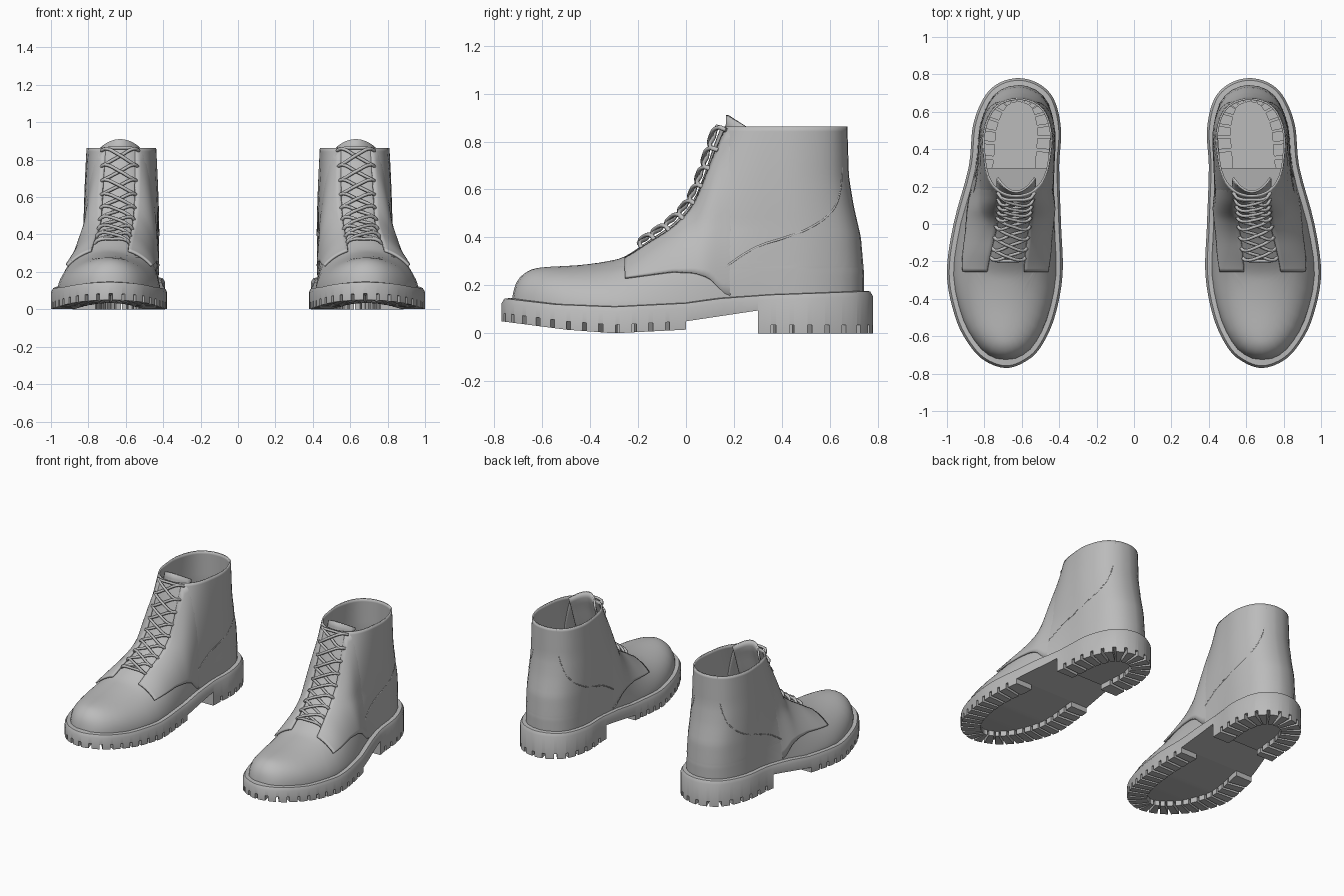
import bpy, bmesh, math
from mathutils import Vector

if "Cube" in bpy.data.objects:
    bpy.data.objects.remove(bpy.data.objects["Cube"])

GREY = (0.5, 0.5, 0.5, 1)
mat = bpy.data.materials.new("grey_leather")
mat.use_nodes = True
mat.diffuse_color = GREY
mat.node_tree.nodes["Principled BSDF"].inputs["Base Color"].default_value = GREY
SIDES = (("left", 1), ("right", -1))


def clamp(v):
    return max(0.0, min(1.0, v))


def interp(table, x):
    for (a, b), (c, d) in zip(table, table[1:]):
        if x <= c:
            return b + (d - b) * clamp((x - a) / (c - a))
    return table[-1][1]


def spline(pts, n, closed=False):
    """Catmull-Rom through 2D points, n samples per span."""
    out, m = [], len(pts)
    get = lambda i: Vector(pts[i % m] if closed else pts[max(0, min(m - 1, i))])
    for i in range(m if closed else m - 1):
        a, b, c, d = (get(i + k) for k in (-1, 0, 1, 2))
        for j in range(n):
            t = j / n
            out.append(0.5 * (2 * b + (c - a) * t + (2 * a - 5 * b + 4 * c - d) * t * t
                              + (3 * b - a - 3 * c + d) * t ** 3))
    if not closed:
        out.append(get(m - 1))
    return out


def make(name, faces, thickness=0, angle=35):
    """Build a mesh from corner lists, once for each foot."""
    for label, sx in SIDES:
        bm = bmesh.new()
        for f in faces:
            vs = [bm.verts.new((p[0] * sx, p[1], p[2])) for p in f]
            bm.faces.new(vs if sx > 0 else vs[::-1])
        bmesh.ops.remove_doubles(bm, verts=bm.verts, dist=0.0004)
        for f in bm.faces:
            f.smooth = True
        me = bpy.data.meshes.new(label + "_" + name)
        bm.to_mesh(me)
        bm.free()
        me.set_sharp_from_angle(angle=math.radians(angle))
        me.materials.append(mat)
        ob = bpy.data.objects.new(me.name, me)
        bpy.context.collection.objects.link(ob)
        if thickness:
            mod = ob.modifiers.new("thickness", 'SOLIDIFY')
            mod.thickness, mod.offset = thickness, 0


def tubes(name, paths, radius):
    for label, sx in SIDES:
        cu = bpy.data.curves.new(label + "_" + name, 'CURVE')
        cu.dimensions, cu.bevel_depth, cu.bevel_resolution = '3D', radius, 1
        cu.use_fill_caps, cu.resolution_u = True, 4
        for path in paths:
            sp = cu.splines.new('BEZIER')
            sp.bezier_points.add(len(path) - 1)
            for bp, p in zip(sp.bezier_points, path):
                bp.co = (p[0] * sx, p[1], p[2])
                bp.handle_left_type = bp.handle_right_type = 'AUTO'
        cu.materials.append(mat)
        bpy.context.collection.objects.link(bpy.data.objects.new(cu.name, cu))


def grid(rows):
    return [[a[i], a[i + 1], b[i + 1], b[i]] for a, b in zip(rows, rows[1:])
            for i in range(len(a) - 1)]


# Sole outline, anticlockwise from the inner side of the arch
FORE, HEEL, DENSE = 10, 19, 12
outline = [(.39, 0), (.382, -.27), (.425, -.5), (.5, -.66), (.58, -.735), (.685, -.77),
           (.8, -.73), (.885, -.64), (.955, -.5), (1, -.27), (.965, 0),
           (.885, .3), (.86, .53), (.8, .68), (.72, .755), (.61, .78),
           (.5, .745), (.425, .66), (.39, .5), (.4, .3)]
loop = spline(outline, DENSE, True)


def inset(d):
    out = []
    for i, p in enumerate(loop):
        t = (loop[(i + 1) % len(loop)] - loop[i - 1]).normalized()
        out.append(p + Vector((-t.y, t.x)) * d)
    return out


def run(a, b, n, d):
    """n segments of equal arc length between two outline corners, inset by d."""
    idx = [i % len(loop) for i in range(a * DENSE, b * DENSE + 1)]
    dist = [0]
    for i, j in zip(idx, idx[1:]):
        dist.append(dist[-1] + (loop[j] - loop[i]).length)
    ring = inset(d)
    out = []
    for k in n:
        s = k * dist[-1]
        xs = [(dd, ring[i].x) for dd, i in zip(dist, idx)]
        ys = [(dd, ring[i].y) for dd, i in zip(dist, idx)]
        out.append(Vector((interp(xs, s), interp(ys, s))))
    for i in (0, -1):
        out[i].y = loop[idx[i]].y
    return out


welt_z = [(-.77, .145), (-.55, .12), (-.3, .11), (0, .125), (.15, .145), (.35, .16), (.77, .175)]
fore_z = [(-.77, .05), (-.5, .015), (-.3, 0), (0, .015)]
arch_z = [(0, .05), (.3, .095)]
LUG = 0.035
sole = []


def at(p, z):
    return (p.x, p.y, z)


def side_wall(p, q, zp, zq, ins_p, ins_q, lip_p, lip_q):
    tp, tq = interp(welt_z, p.y), interp(welt_z, q.y)
    cols = ([at(p, zp), at(p, tp - .02), at(lip_p, tp), at(ins_p, tp + .004)],
            [at(q, zq), at(q, tq - .02), at(lip_q, tq), at(ins_q, tq + .004)])
    for k in range(3):
        sole.append([cols[0][k], cols[1][k], cols[1][k + 1], cols[0][k + 1]])


# Treaded zones: wide lugs with narrow notches, around a recessed centre
for a, b, count, base in ((0, FORE, 26, lambda y: interp(fore_z, y)),
                          (FORE + 1, HEEL, 16, lambda y: 0.0)):
    steps = [(i + f) / count for i in range(count) for f in (0, .37, .74)] + [1]
    o, inn, lip, top = (run(a, b, steps, d) for d in (0, .125, .012, .06))
    n = len(steps) - 1
    last = None
    for i in range(n):
        h = LUG if i % 3 == 2 and i < n - 1 else 0
        z0, z1 = base(o[i].y), base(o[i + 1].y)
        y0, y1 = base(inn[i].y), base(inn[i + 1].y)
        sole.append([at(o[i], z0 + h), at(inn[i], y0 + h), at(inn[i + 1], y1 + h), at(o[i + 1], z1 + h)])
        side_wall(o[i], o[i + 1], z0 + h, z1 + h, top[i], top[i + 1], lip[i], lip[i + 1])
        if h == 0:
            sole.append([at(inn[i + 1], y1), at(inn[i], y0), at(inn[i], y0 + LUG), at(inn[i + 1], y1 + LUG)])
        if h != last:
            q = [at(o[i], z0), at(inn[i], y0), at(inn[i], y0 + LUG), at(o[i], z0 + LUG)]
            sole.append(q if h == 0 else q[::-1])
        last = h
    sole.append([at(inn[n], base(inn[n].y)), at(o[n], base(o[n].y)),
                 at(o[n], base(o[n].y) + LUG), at(inn[n], base(inn[n].y) + LUG)])
    for j in range(n // 2):
        sole.append([at(p, base(p.y) + LUG) for p in (inn[n - j], inn[n - j - 1], inn[j + 1], inn[j])])
    if a:
        # Front wall of the heel
        sole.append([at(o[n], LUG), at(o[0], LUG), at(o[0], .095), at(o[n], .095)])

# Arch
even = [i / 4 for i in range(5)]
ra, la = ([run(a, a + 1, even, d) for d in (0, .06, .012)] for a in (FORE, HEEL))
for o, top, lip in (ra, la):
    for i in range(4):
        side_wall(o[i], o[i + 1], interp(arch_z, o[i].y), interp(arch_z, o[i + 1].y),
                  top[i], top[i + 1], lip[i], lip[i + 1])
for j in range(4):
    sole.append([at(p, interp(arch_z, p.y)) for p in (la[0][3 - j], ra[0][j + 1], ra[0][j], la[0][4 - j])])
make("sole", sole)

# Upper: horizontal rings between a front profile and a back profile
BASE, COLLAR = 0.1, 0.862
front = [tuple(p) for p in spline([(-.725, .1), (-.718, .16), (-.7, .215), (-.66, .253), (-.6, .27),
         (-.45, .279), (-.33, .295), (-.25, .318), (-.15, .385), (-.05, .455), (.03, .545),
         (.08, .66), (.12, .78), (.152, COLLAR)], 3)] + [(.2, 1), (.3, 1.3), (.8, 2.5)]
front_inv = [(z, y) for y, z in front]
back = [(.1, .738), (.25, .738), (.4, .725), (.53, .695), (.65, .675), (.87, .668)]
centre = [(-.3, .69), (-.2, .675), (0, .645), (.15, .63), (.6, .62)]
foot = inset(.04)


def width(y):
    y = max(-.729, min(.7395, y))
    xs = [p.x + (q.x - p.x) * (y - p.y) / (q.y - p.y)
          for p, q in zip(foot, foot[1:] + foot[:1]) if (p.y <= y) != (q.y <= y)]
    return min(xs), max(xs)


def surf(y, z, side, off=0):
    yb = interp(back, z)
    lo, hi = width(y + (.7395 - yb) * clamp((y - .2) / (yb - .2)))
    w, c = (hi - lo) / 2, (hi + lo) / 2
    k = clamp((z - .12) / .33)
    w += (min(w, .2) - w) * k
    c += (interp(centre, y) - c) * k
    r = clamp((z - BASE) / max(interp(front, y) - BASE, .0001))
    x = c + side * w * math.sqrt(max(0, 1 - r ** 2.5))
    return (x + side * off, y - .4 * off, z + .6 * off)


N = 24
rings = []
for z in [p[1] for p in front if p[1] <= COLLAR + .0001]:
    yf, yb = interp(front_inv, z), interp(back, z)
    ys = [yf + (yb - yf) * (1 - math.cos(math.pi * j / N)) / 2 for j in range(N + 1)]
    ring = [surf(y, z, -1) for y in ys[:0:-1]] + [surf(y, z, 1) for y in ys[:-1]]
    rings.append(ring + ring[:1])
make("upper", grid(rings), .01, 50)

# Lace flaps lying over the toe part
flap_low = [(-.25, .225), (-.05, .25), (.04, .245), (.1, .225), (.16, .165), (.2, .15)]
flaps = []
for side in (-1, 1):
    rows = []
    for i in range(25):
        y = -.25 + .45 * i / 24
        lo = interp(flap_low, y)
        hi = min(BASE + (interp(front, y) - BASE) * .94, COLLAR - .004)
        off = .011 * clamp((.2 - y) / .12) - .003 * clamp((y - .1) / .1)
        rows.append([surf(y, lo + (hi - lo) * j / 14, side, off) for j in range(15)])
    flaps += grid(rows if side > 0 else rows[::-1])
make("lace_flap", flaps, .012, 50)

# Heel counter seam
seam = [(.11, .23), (.2, .3), (.3, .36), (.42, .4), (.52, .44), (.61, .51), (.64, .58), (.65, .68), (.652, .855)]
tubes("heel_seam", [[surf(y, z, s, .002) for y, z in seam] for s in (-1, 1)], .005)

# Tongue
rows = []
for j in range(9):
    row = []
    for i in range(13):
        u = i / 6 - 1
        z = .6 + (.31 - .045 * u * u) * j / 8
        row.append((.63 + .1 * u, interp(front_inv, min(z, COLLAR)) + .02 + .075 * u * u, z))
    rows.append(row)
make("tongue", grid(rows), .012, 50)

# Laces, crossing between eyelet rows up the front
eyelets = [.36, .395, .435, .485, .545, .615, .69, .77, .855]


def lace_point(z, u, lift):
    y = interp(front_inv, z)
    t = Vector((interp(front_inv, z + .02) - interp(front_inv, z - .02), .04)).normalized()
    return (interp(centre, y) + u * .092, y - t.y * lift, z + t.x * lift)


laces = []
for s in (-1, 1):
    for a, b in zip(eyelets, eyelets[1:]):
        laces.append([lace_point(a, -s * 1.05, -.02), lace_point(a, -s * .85, .012),
                      lace_point((a + b) / 2, 0, .024 + s * .007),
                      lace_point(b, s * .85, .012), lace_point(b, s * 1.05, -.02)])
for z in (eyelets[0], eyelets[-1]):
    laces.append([lace_point(z, u, l) for u, l in ((-1.1, -.02), (-.8, .012), (0, .02), (.8, .012), (1.1, -.02))])
tubes("laces", laces, .009)
